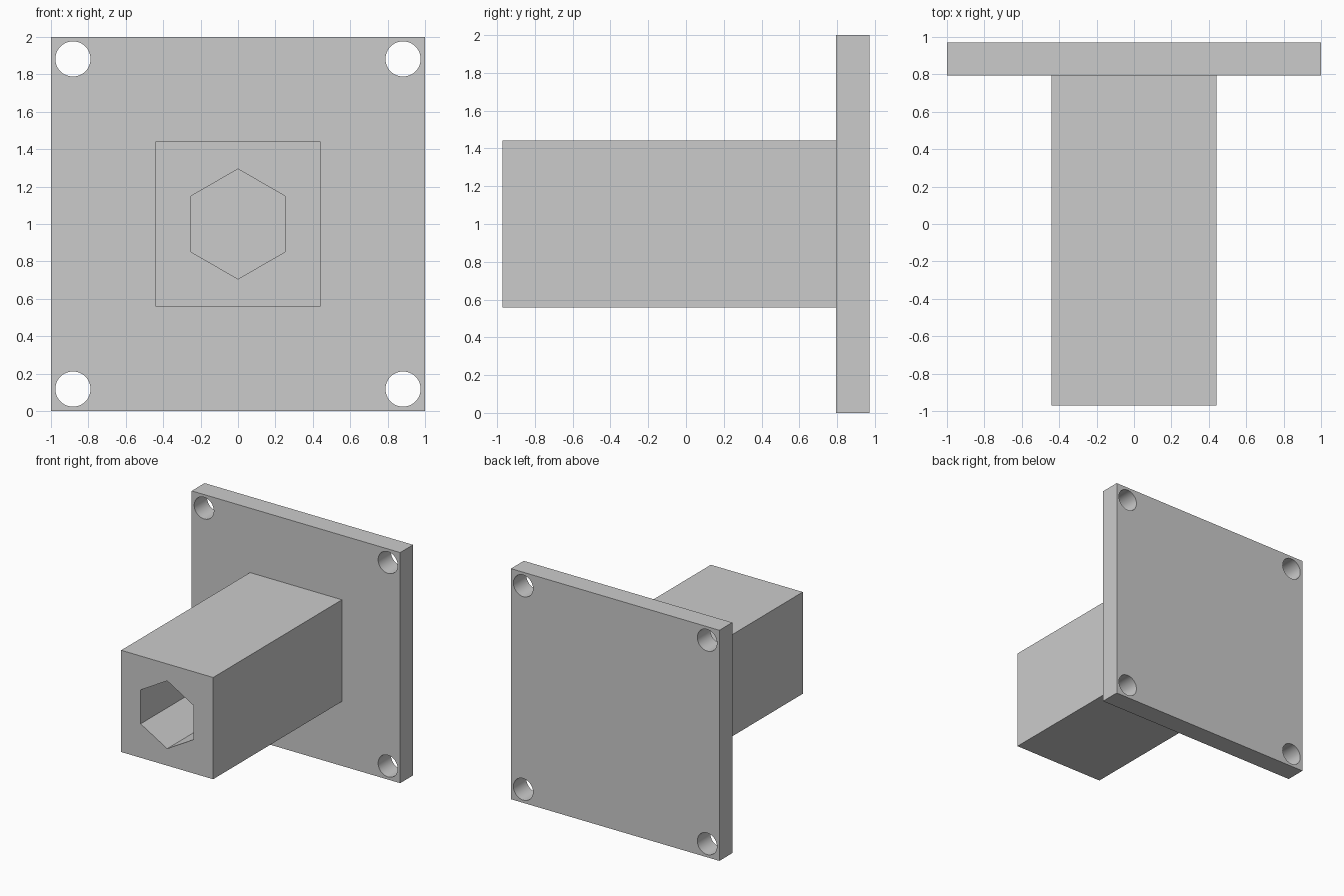
import bpy
from math import pi

if "Cube" in bpy.data.objects:
    bpy.data.objects.remove(bpy.data.objects["Cube"])

U = 1 / 34            # drawing unit: the plate is 68 units square
FRONT, SEAT, BACK = -33 * U, 27 * U, 33 * U   # y of post end, plate front, plate back


def box(name, half, y0, y1):
    bpy.ops.mesh.primitive_cube_add(size=1, location=(0, (y0 + y1) / 2, 1))
    ob = bpy.context.object
    ob.name = name
    ob.scale = (2 * half, y1 - y0, 2 * half)
    bpy.ops.object.transform_apply(location=True, rotation=True, scale=True)
    return ob


def prism(name, sides, radius, x, z, y0, y1):
    bpy.ops.mesh.primitive_cylinder_add(vertices=sides, radius=radius, depth=y1 - y0,
                                        location=(x, (y0 + y1) / 2, z),
                                        rotation=(pi / 2, 0, 0))
    ob = bpy.context.object
    ob.name = name
    bpy.ops.object.transform_apply(location=True, rotation=True, scale=True)
    return ob


def combine(target, other, operation):
    bpy.ops.object.select_all(action='DESELECT')
    target.select_set(True)
    bpy.context.view_layer.objects.active = target
    mod = target.modifiers.new(operation, 'BOOLEAN')
    mod.operation, mod.solver, mod.object = operation, 'EXACT', other
    bpy.ops.object.modifier_apply(modifier=mod.name)
    bpy.data.objects.remove(other, do_unlink=True)


# Square mounting plate with the square post rooted into it
bracket = box("flanged_socket", 34 * U, SEAT, BACK)
combine(bracket, box("post", 15 * U, FRONT, SEAT + 2 * U), 'UNION')

# Hexagonal socket down the post, closed by the plate
combine(bracket, prism("hex_cutter", 6, 10 * U, 0, 1, FRONT - 0.1, SEAT), 'DIFFERENCE')

# Four corner screw holes
for sx in (-1, 1):
    for sz in (-1, 1):
        hole = prism("screw_cutter", 48, 3.2 * U, sx * 30 * U, 1 + sz * 30 * U,
                     SEAT - 0.1, BACK + 0.1)
        combine(bracket, hole, 'DIFFERENCE')

# Round hole walls smooth, all box and hexagon edges sharp
bpy.ops.object.select_all(action='DESELECT')
bracket.select_set(True)
bpy.context.view_layer.objects.active = bracket
bpy.ops.object.shade_smooth_by_angle(angle=pi / 6)
